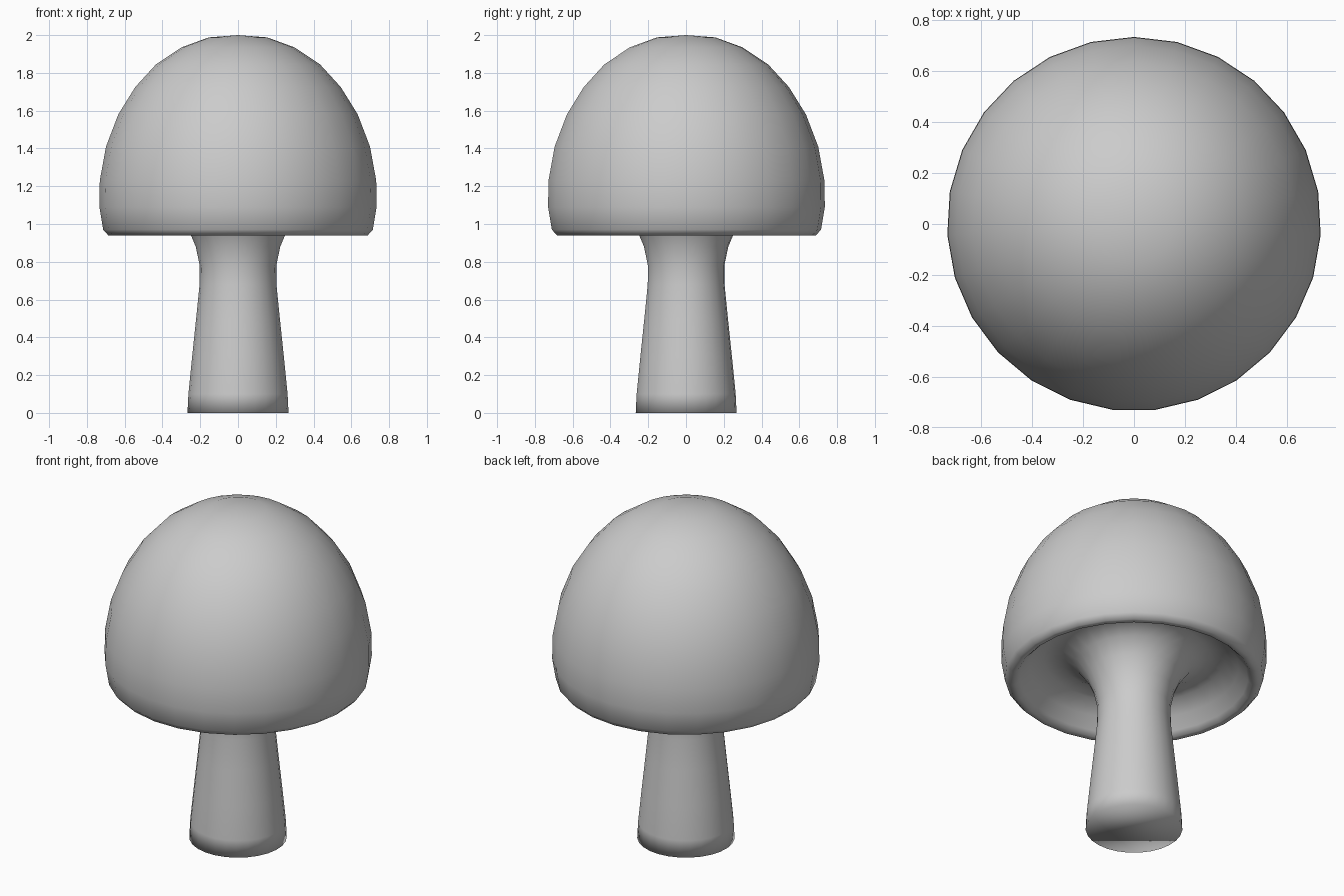
import bpy, bmesh, math

if "Cube" in bpy.data.objects:
    bpy.data.objects.remove(bpy.data.objects["Cube"])

SIDES = 27


def lathe(name, profile):
    """Revolve (radius, z) points round the z axis; radius 0 makes a pole."""
    bm = bmesh.new()
    rings = []
    for r, z in profile:
        if r == 0:
            rings.append([bm.verts.new((0, 0, z))] * SIDES)
        else:
            rings.append([bm.verts.new((r * math.cos(a), r * math.sin(a), z))
                          for a in (math.pi / 2 + math.tau * i / SIDES for i in range(SIDES))])
    for lo, hi in zip(rings, rings[1:]):
        for i in range(SIDES):
            j = (i + 1) % SIDES
            bm.faces.new(dict.fromkeys((lo[i], lo[j], hi[j], hi[i])))
    # Flat base under the stem
    bm.faces.new(rings[0][::-1])
    bmesh.ops.recalc_face_normals(bm, faces=bm.faces)
    for f in bm.faces:
        f.smooth = True
    mesh = bpy.data.meshes.new(name)
    bm.to_mesh(mesh)
    bm.free()
    ob = bpy.data.objects.new(name, mesh)
    bpy.context.collection.objects.link(ob)
    return ob


# Stem: wide foot, narrow neck, flaring into the underside of the cap
stem = [(0.268, 0), (0.263, 0.1), (0.243, 0.3), (0.222, 0.5), (0.204, 0.68),
        (0.203, 0.78), (0.224, 0.88), (0.262, 0.97), (0.32, 1.05)]
# Hollow underside out to the rim
underside = [(0.41, 1.10), (0.50, 1.09), (0.58, 1.03), (0.63, 0.965), (0.655, 0.94)]
# Rounded rim and dome
dome = [(0.688, 0.94), (0.715, 0.97), (0.735, 1.09), (0.733, 1.23), (0.70, 1.41),
        (0.635, 1.58), (0.545, 1.725), (0.435, 1.845), (0.30, 1.935),
        (0.155, 1.988), (0, 2.0)]

lathe("mushroom_cap_and_stem", stem + underside + dome)
